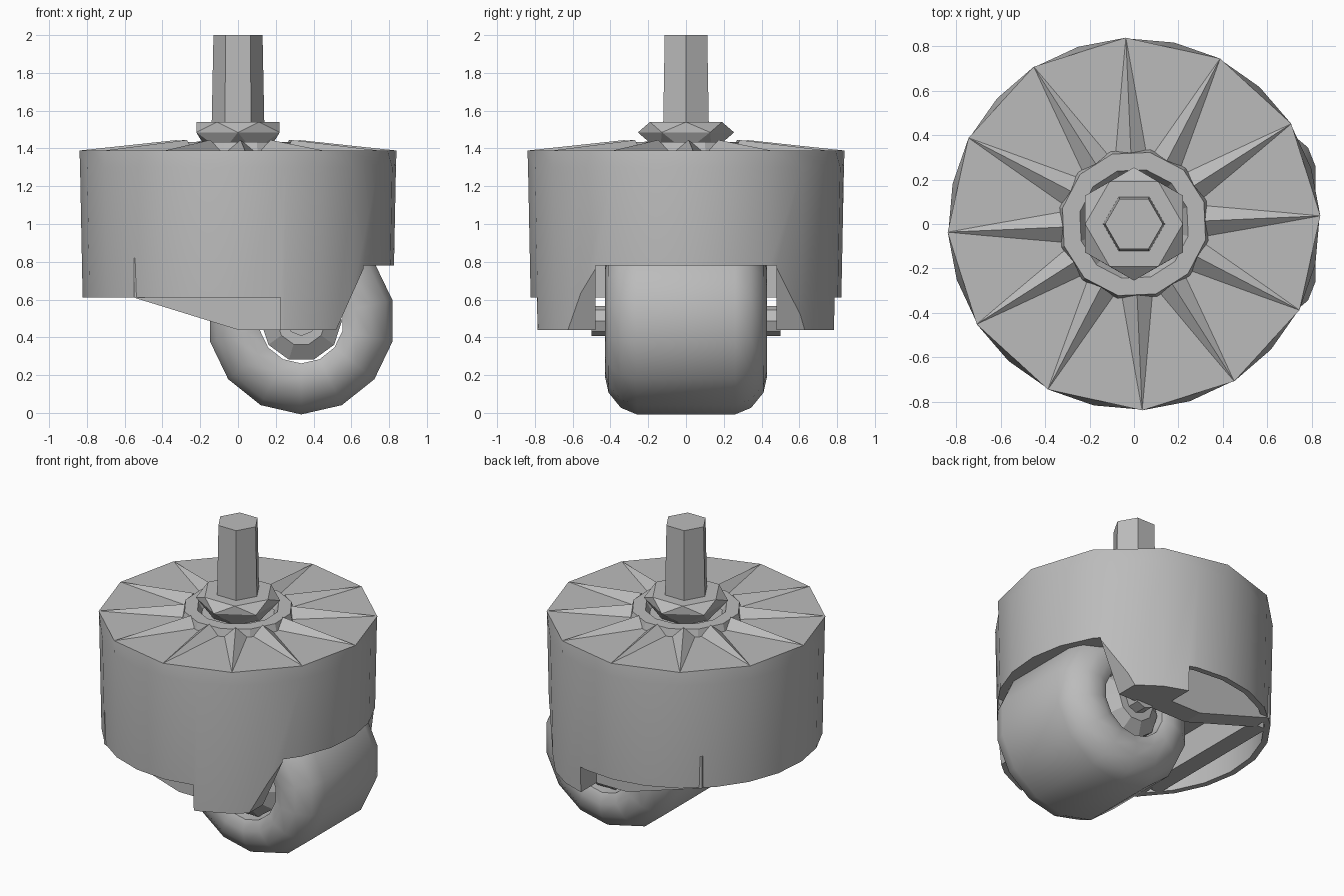
import bpy
import bmesh
import math
from mathutils import Matrix, Vector

cube = bpy.data.objects.get("Cube")
if cube:
    bpy.data.objects.remove(cube, do_unlink=True)

GREY = (0.5, 0.5, 0.5, 1)
grey = bpy.data.materials.new("plain grey")
grey.use_nodes = True
grey.diffuse_color = GREY
for node in grey.node_tree.nodes:
    if node.type == 'BSDF_PRINCIPLED':
        node.inputs["Base Color"].default_value = GREY


def finish(name, bm):
    """Turn a bmesh into a grey object."""
    bmesh.ops.recalc_face_normals(bm, faces=bm.faces)
    mesh = bpy.data.meshes.new(name)
    bm.to_mesh(mesh)
    bm.free()
    mesh.materials.append(grey)
    ob = bpy.data.objects.new(name, mesh)
    bpy.context.collection.objects.link(ob)
    return ob


def lathe(name, rings, sides, turn=0.0, dent=None, closed=False, matrix=None):
    """Join rings of (radius, height, twist); dent shrinks odd points of a ring."""
    bm = bmesh.new()
    loops = []
    for k, (radius, height, twist) in enumerate(rings):
        loop = []
        for i in range(sides):
            a = math.tau * i / sides + math.radians(turn + twist)
            r = radius * dent if dent and k == 0 and i % 2 else radius
            loop.append(bm.verts.new((r * math.cos(a), r * math.sin(a), height)))
        loops.append(loop)
    pairs = list(zip(loops, loops[1:]))
    if closed:
        pairs.append((loops[-1], loops[0]))
    else:
        bm.faces.new(loops[0])
        bm.faces.new(loops[-1])
    for (low, high), twisted in zip(pairs, [r[2] for r in rings[1:]] + [0]):
        for i in range(sides):
            j = (i + 1) % sides
            if twisted:
                bm.faces.new((low[i], low[j], high[i]))
                bm.faces.new((low[j], high[j], high[i]))
            else:
                bm.faces.new((low[i], low[j], high[j], high[i]))
    if matrix:
        bm.transform(matrix)
    return finish(name, bm)


def prism(name, profile, y0, y1):
    """Extrude an x-z outline along y."""
    bm = bmesh.new()
    ends = [[bm.verts.new((x, y, z)) for x, z in profile] for y in (y0, y1)]
    for end in ends:
        bm.faces.new(end)
    for i in range(len(profile)):
        j = (i + 1) % len(profile)
        bm.faces.new((ends[0][i], ends[0][j], ends[1][j], ends[1][i]))
    return finish(name, bm)


def box(x0, x1, z0, z1):
    return [(x0, z0), (x1, z0), (x1, z1), (x0, z1)]


def boolean(ob, cutter, operation='DIFFERENCE'):
    mod = ob.modifiers.new("cut", 'BOOLEAN')
    mod.operation = operation
    mod.solver = 'EXACT'
    mod.object = cutter
    bpy.context.view_layer.objects.active = ob
    bpy.ops.object.modifier_apply(modifier=mod.name)
    bpy.data.objects.remove(cutter, do_unlink=True)


def smooth(ob, degrees):
    bpy.ops.object.select_all(action='DESELECT')
    ob.select_set(True)
    bpy.context.view_layer.objects.active = ob
    bpy.ops.object.shade_smooth_by_angle(angle=math.radians(degrees))


# Housing: drum with side legs, hollow at the back, open for the wheel
TURN = 2.5
housing = lathe("housing", [(0.84, 1.388, 0), (0.837, 1.3, 0), (0.82, 0.44, 0)],
                24, TURN, dent=math.cos(math.pi / 12))
cavity = lathe("cavity_cutter", [(0.785, 0.3, 0), (0.785, 0.8, 0)], 24, TURN)
boolean(cavity, prism("half_cutter", box(-1, 0.22, 0.2, 0.9), -1, 1), 'INTERSECT')
boolean(housing, prism("rim_cutter", box(-1, 0.225, 0.3, 0.61), -1, 1))
boolean(housing, cavity)
boolean(housing, prism("slot_cutter", box(0.1, 1, 0.3, 0.78), -0.48, 0.48))
boolean(housing, prism("leg_cutter",
                       [(0.46, 0.3), (1, 0.3), (1, 0.775), (0.67, 0.775), (0.52, 0.44)], -1, 1))
smooth(housing, 30)

# Fork arms and the bar joining them behind the wheel
arm = [(-0.55, 0.61), (0, 0.44), (0.26, 0.44), (0.26, 0.82), (-0.55, 0.82)]
for side, sign in (("left", 1), ("right", -1)):
    prism(side + "_fork_arm", arm, sign * 0.48, sign * 0.62)
prism("fork_bar", box(-0.62, -0.5, 0.61, 0.82), -0.5, 0.5)

# Tapered ribs on the lid
bm = bmesh.new()
for i in range(12):
    spin = Matrix.Rotation(math.radians(TURN + 30 * i), 3, 'Z')
    tip, left, right, ridge, root = [bm.verts.new(spin @ Vector(p)) for p in (
        (0.84, 0, 1.389), (0.33, 0.07, 1.386), (0.33, -0.07, 1.386),
        (0.32, 0, 1.445), (0.32, 0, 1.386))]
    for face in ((tip, left, ridge), (tip, ridge, right), (left, root, ridge),
                 (right, ridge, root), (tip, root, left), (tip, right, root)):
        bm.faces.new(face)
finish("lid_ribs", bm)

# Collar, nut and stem
lathe("collar", [(0.345, 1.38, 0), (0.33, 1.435, 0), (0.25, 1.435, 0), (0.22, 1.38, 0)],
      12, TURN + 15, closed=True)
lathe("nut", [(0.16, 1.385, 0), (0.255, 1.485, 30), (0.22, 1.54, 60)], 6)
lathe("stem", [(0.14, 1.5, 0), (0.13, 2.0, 0)], 6)

# Wheel: rounded tyre ring, hub and axle, all turning about y
CENTRE = Matrix.Translation((0.335, 0, 0.487)) @ Matrix.Rotation(math.pi / 2, 4, 'X')
half = [(0.495, 0.26), (0.46, 0.345), (0.38, 0.41), (0.29, 0.43), (0.225, 0.4)]
rings = [(r, h, 0) for r, h in half] + [(r, -h, 0) for r, h in reversed(half)]
smooth(lathe("tyre", rings, 14, 90, closed=True, matrix=CENTRE), 50)
lathe("hub", [(0.13, -0.42, 0), (0.215, -0.36, 0), (0.215, 0.36, 0), (0.13, 0.42, 0)],
      10, matrix=CENTRE)
lathe("axle", [(0.08, -0.5, 0), (0.08, 0.5, 0)], 8, matrix=CENTRE)
